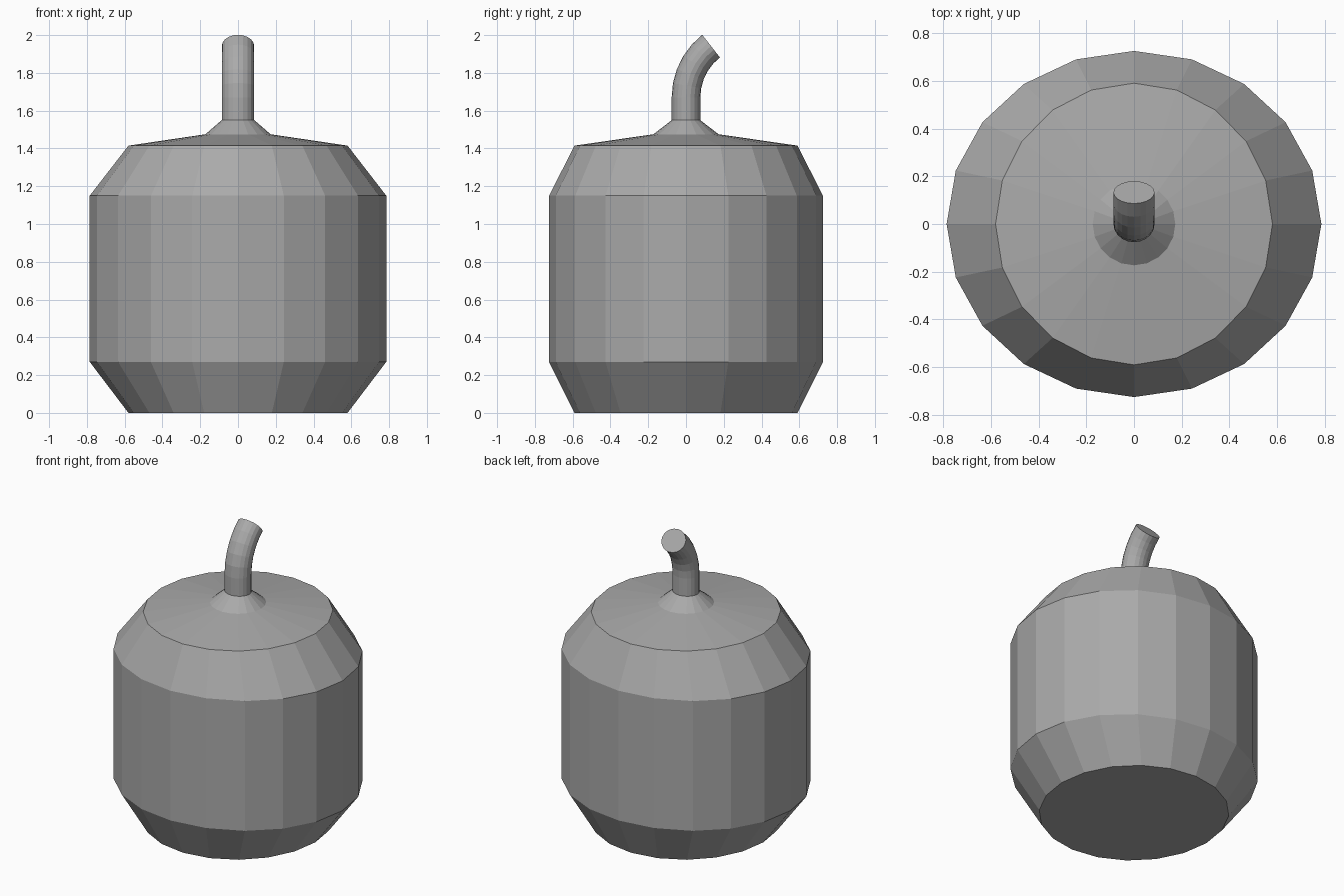
import bpy, bmesh, math
from mathutils import Vector

cube = bpy.data.objects.get("Cube")
if cube:
    bpy.data.objects.remove(cube, do_unlink=True)

SIDES = 20

# Single grey finish
grey = bpy.data.materials.new("plain_grey")
grey.use_nodes = True
colour = (0.4, 0.4, 0.4, 1)
grey.diffuse_color = colour
grey.node_tree.nodes["Principled BSDF"].inputs["Base Color"].default_value = colour


def loft(name, rings):
    """Skin a stack of (y, z, x radius, y radius, tilt) ellipses, capped at both ends."""
    bm = bmesh.new()
    loops = []
    for y, z, rx, ry, tilt in rings:
        loop = []
        for i in range(SIDES):
            a = math.tau * i / SIDES
            v = ry * math.sin(a)
            loop.append(bm.verts.new(Vector((rx * math.cos(a),
                                             y + v * math.cos(tilt),
                                             z - v * math.sin(tilt)))))
        loops.append(loop)
    for low, high in zip(loops, loops[1:]):
        for i in range(SIDES):
            j = (i + 1) % SIDES
            bm.faces.new((low[i], low[j], high[j], high[i]))
    bm.faces.new(loops[0][::-1])
    bm.faces.new(loops[-1])
    mesh = bpy.data.meshes.new(name)
    bm.to_mesh(mesh)
    bm.free()
    mesh.materials.append(grey)
    obj = bpy.data.objects.new(name, mesh)
    bpy.context.collection.objects.link(obj)
    return obj


# Faceted barrel body with a sloped lid and neck
profile = [(0, 0.58, 0.59), (0.27, 0.785, 0.725), (1.15, 0.785, 0.725),
           (1.415, 0.58, 0.59), (1.475, 0.173, 0.173), (1.55, 0.086, 0.075)]
loft("body", [(0, z, rx, ry, 0) for z, rx, ry in profile])

# Stem: straight foot, then an arc leaning back
BEND, RADIUS, START, STEPS = math.radians(52), 0.345, 1.67, 5
stem = [(0, 1.55, 0.086, 0.076, 0)]
for k in range(STEPS + 1):
    t = BEND * k / STEPS
    stem.append((RADIUS * (1 - math.cos(t)), START + RADIUS * math.sin(t),
                 0.086, 0.076, t))
loft("stem", stem)
